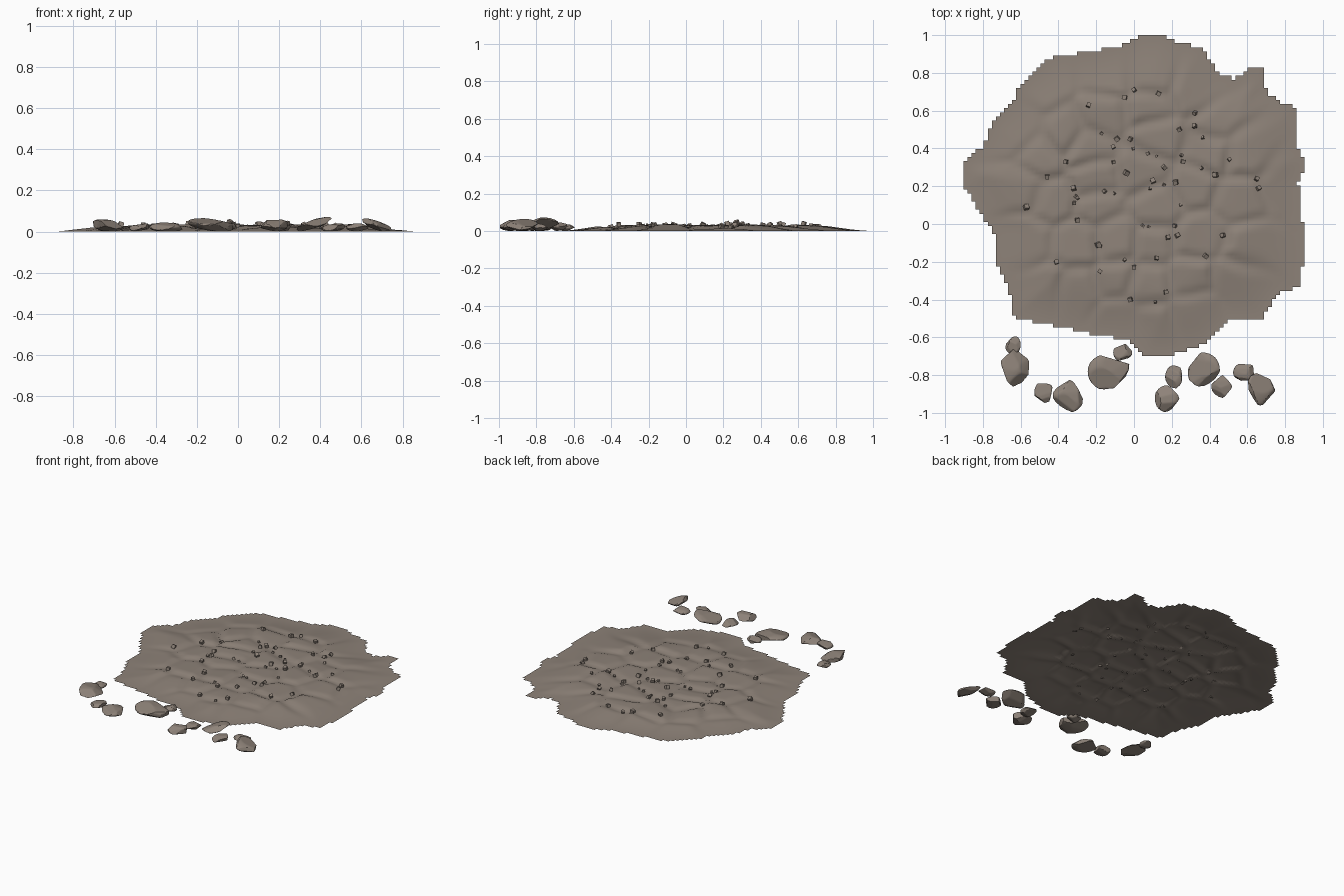
import bpy, bmesh, math, random
from mathutils import Vector, Matrix, Euler, noise

random.seed(7)
cube = bpy.data.objects.get("Cube")
if cube:
    bpy.data.objects.remove(cube, do_unlink=True)


def make_material(name, colour):
    material = bpy.data.materials.new(name)
    material.use_nodes = True
    material.diffuse_color = (*colour, 1)
    material.node_tree.nodes["Principled BSDF"].inputs["Base Color"].default_value = (*colour, 1)
    return material


stone = make_material("grey brown stone", (0.27, 0.225, 0.19))


def finish(name, bm, sharp_angle):
    """Turn a bmesh into a smooth shaded object that keeps its sharp edges."""
    mesh = bpy.data.meshes.new(name)
    bm.to_mesh(mesh)
    bm.free()
    mesh.materials.append(stone)
    mesh.shade_smooth()
    mesh.set_sharp_from_angle(angle=math.radians(sharp_angle))
    obj = bpy.data.objects.new(name, mesh)
    bpy.context.collection.objects.link(obj)
    return obj


def smoothstep(value, low, high):
    t = max(0.0, min(1.0, (value - low) / (high - low)))
    return t * t * (3 - 2 * t)


# Ragged border of the cracked ground, clockwise from the far side
outline = [Vector(p) for p in (
    (.04, 1), (.16, 1), (.24, .96), (.36, .93), (.41, .86), (.46, .79), (.54, .77), (.61, .83),
    (.69, .83), (.7, .7), (.79, .64), (.86, .62), (.87, .4), (.9, .35), (.9, .3), (.87, .22),
    (.88, .05), (.9, 0), (.9, -.15), (.88, -.33), (.77, -.36), (.68, -.5), (.51, -.51),
    (.4, -.62), (.24, -.68), (.16, -.7), (.06, -.7), (-.02, -.62), (-.23, -.58), (-.47, -.53),
    (-.64, -.49), (-.66, -.35), (-.73, -.21), (-.74, -.05), (-.79, .02), (-.87, .16),
    (-.91, .21), (-.91, .32), (-.8, .41), (-.75, .53), (-.65, .63), (-.6, .74), (-.43, .89),
    (-.23, .91), (-.05, .95))]
border = list(zip(outline, outline[1:] + outline[:1]))

# Middle of each cracked plate
plates = [Vector(p) for p in (
    (-.45, .72), (-.12, .8), (.07, .8), (.35, .72), (-.62, .48), (-.36, .5), (-.16, .57),
    (.06, .6), (.45, .55), (.1, .47), (.4, .38), (-.5, .36), (-.24, .4), (-.22, .24),
    (.05, .3), (.32, .2), (.6, .36), (-.6, .2), (-.42, .12), (-.2, .08), (.12, .08),
    (.56, .12), (.8, .2), (-.57, -.1), (-.3, -.1), (-.1, -.08), (.1, -.1), (.33, -.06),
    (.62, -.12), (-.5, -.33), (-.28, -.38), (-.1, -.3), (.08, -.32), (.3, -.3), (.55, -.3),
    (-.1, -.5), (.12, -.54), (.3, -.46))]
tilts = [Vector((random.uniform(-1, 1), random.uniform(-1, 1))) * .055 for p in plates]


def inside(p):
    hit = False
    for a, b in border:
        if (a.y > p.y) != (b.y > p.y) and p.x < a.x + (b.x - a.x) * (p.y - a.y) / (b.y - a.y):
            hit = not hit
    return hit


def border_distance(p):
    nearest = 9
    for a, b in border:
        edge = b - a
        t = max(0, min(1, (p - a).dot(edge) / edge.length_squared))
        nearest = min(nearest, (p - a - edge * t).length)
    return nearest


def crack_info(p):
    """Index of the nearest plate and the distance to the crack around it."""
    wobble = noise.noise_vector(Vector((p.x * 5, p.y * 5, 0))).to_2d() * .03
    q = p + wobble
    order = sorted(range(len(plates)), key=lambda i: (plates[i] - q).length_squared)[:3]
    first, second = plates[order[0]], plates[order[1]]
    apart = second - first
    return order[0], ((first + second) / 2 - q).dot(apart.normalized()), q - first


def ground_height(p):
    if not inside(p):
        return 0.0
    index, gap, offset = crack_info(p)
    rise = smoothstep(border_distance(p), .0, .34)
    groove = 1 - smoothstep(gap, -.005, .05)
    height = .031 + offset.dot(tilts[index]) * (1 - groove) - .014 * groove
    return max(0, height * rise)


# Cracked ground: square cells kept wherever they lie within the border
step = .0215
bm = bmesh.new()
corners = {}


def corner(i, j):
    if (i, j) not in corners:
        p = Vector((i * step, 1 - j * step))
        corners[i, j] = bm.verts.new((p.x, p.y, ground_height(p)))
    return corners[i, j]


for i in range(-43, 43):
    for j in range(80):
        if inside(Vector(((i + .5) * step, 1 - (j + .5) * step))):
            bm.faces.new([corner(i, j + 1), corner(i + 1, j + 1), corner(i + 1, j), corner(i, j)])
finish("cracked_ground", bm, 60)

# Pebbles: larger ones at chosen places, smaller ones scattered along the cracks
spots = [Vector(p) for p in (
    (-.24, .63), (-.05, .67), (0, .71), (.13, .69), (.32, .52), (.24, .5), (-.02, .45),
    (-.09, .45), (-.11, .41), (.26, .33), (.16, .3), (-.04, .27), (-.36, .33), (-.46, .25),
    (-.32, .19), (.43, .26), (.22, .22), (.1, .23), (.65, .24), (.66, .19), (-.3, .02),
    (-.57, .09), (-.19, -.11), (-.18, -.25), (.18, -.07), (.23, -.06), (.47, -.06),
    (.38, -.17), (-.41, -.2), (0, -.23), (.12, -.18), (.17, -.36), (-.02, -.4))]
sizes = [random.uniform(.019, .025) for s in spots]
while len(spots) < 58:
    p = Vector((random.gauss(0, .25), random.gauss(.15, .27)))
    if inside(p) and border_distance(p) > .22 and crack_info(p)[1] < .012:
        spots.append(p)
        sizes.append(random.uniform(.012, .018))

bm = bmesh.new()
for spot, size in zip(spots, sizes):
    turn = Euler([random.uniform(-.5, .5), random.uniform(-.5, .5), random.uniform(0, 3)])
    place = Matrix.Translation((spot.x, spot.y, ground_height(spot) + size * .4))
    bmesh.ops.create_cube(bm, size=size, matrix=place @ turn.to_matrix().to_4x4())
finish("crack_pebbles", bm, 30)


def make_rock(name, x, y, half_x, half_y, height, lean):
    """Chip flat facets off a ball, then fit it to the wanted size."""
    rock = bmesh.new()
    bmesh.ops.create_icosphere(rock, subdivisions=4, radius=1)
    for chip in range(13):
        normal = Vector([random.gauss(0, 1) for axis in range(3)]).normalized()
        depth = random.uniform(.62, .85)
        for v in rock.verts:
            over = v.co.dot(normal) - depth
            if over > 0:
                v.co -= normal * over
    for v in rock.verts:
        v.co.z = v.co.z * .5 + v.co.x * lean
    for axis, (low, high) in enumerate(
            ((x - half_x, x + half_x), (y - half_y, y + half_y), (0, height))):
        start = min(v.co[axis] for v in rock.verts)
        span = max(v.co[axis] for v in rock.verts) - start
        for v in rock.verts:
            v.co[axis] = low + (v.co[axis] - start) / span * (high - low)
    finish(name, rock, 24)


# Loose rocks along the front
rocks = (
    (-.64, -.64, .04, .045, .035, 0), (-.63, -.76, .075, .1, .06, -.2),
    (-.48, -.895, .048, .052, .04, .1), (-.35, -.91, .08, .085, .045, 0),
    (-.135, -.785, .11, .09, .065, -.2), (-.06, -.68, .05, .045, .045, .1),
    (.21, -.81, .045, .06, .04, 0), (.175, -.925, .065, .07, .058, 0),
    (.37, -.77, .085, .09, .072, .45), (.465, -.86, .055, .06, .04, .1),
    (.58, -.785, .055, .045, .04, 0), (.675, -.875, .072, .085, .064, -.5))
for number, data in enumerate(rocks, 1):
    make_rock(f"loose_rock_{number}", *data)
